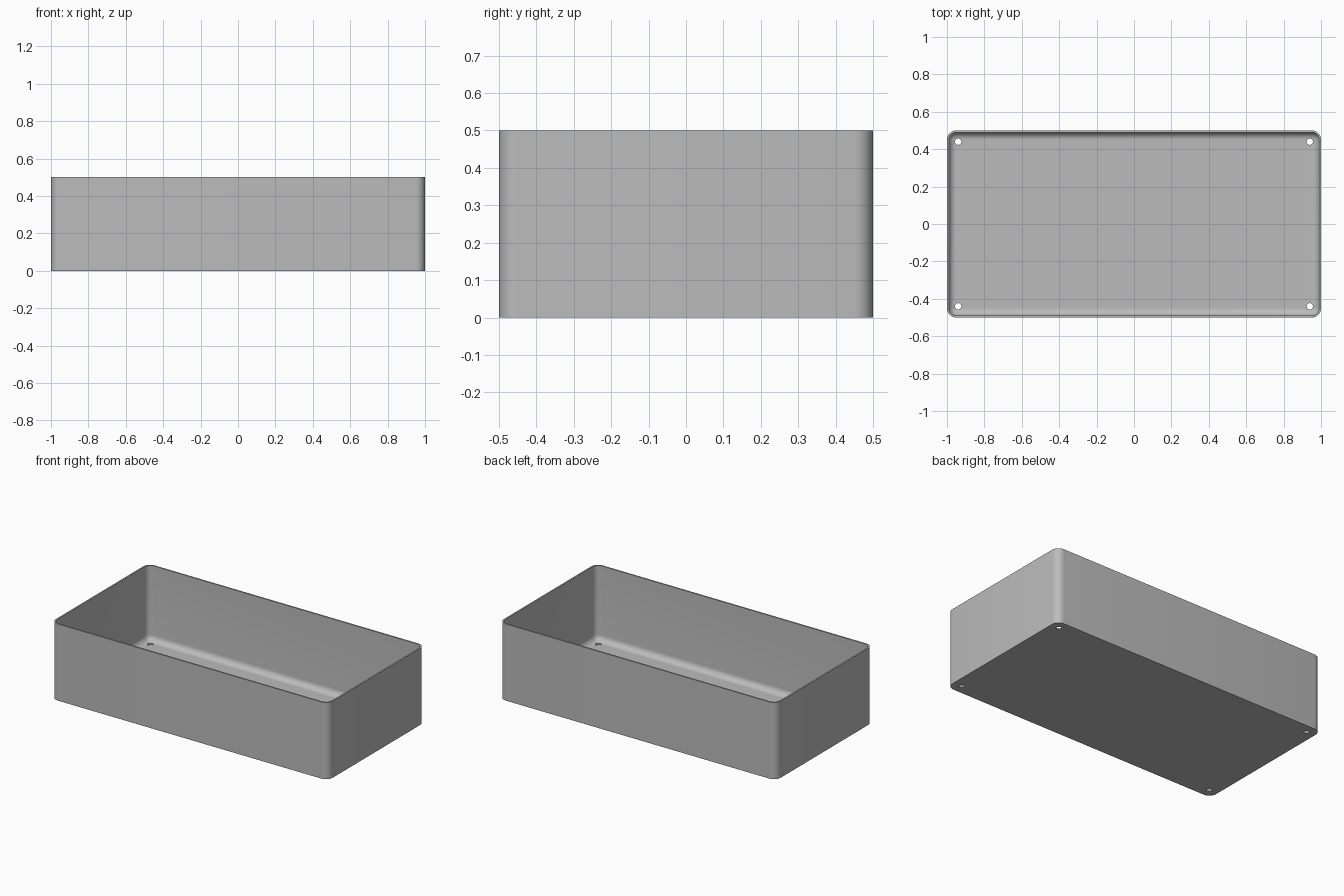
import bpy, bmesh
from math import cos, sin, pi

HALF_X, HALF_Y, HEIGHT = 1.0, 0.5, 0.5
CORNER, WALL, FILLET = 0.05, 0.01, 0.039
STEPS = 8

default = bpy.data.objects.get("Cube")
if default:
    bpy.data.objects.remove(default, do_unlink=True)

grey = bpy.data.materials.new("light grey")
grey.use_nodes = True
colour = (0.5, 0.5, 0.5, 1)
grey.diffuse_color = colour
grey.node_tree.nodes["Principled BSDF"].inputs["Base Color"].default_value = colour


def ring(bm, inset, z):
    """Rounded rectangle, drawn in by the inset."""
    r = CORNER - inset
    verts = []
    for k, (sx, sy) in enumerate([(1, 1), (-1, 1), (-1, -1), (1, -1)]):
        for i in range(STEPS + 1):
            a = (k + i / STEPS) * pi / 2
            verts.append(bm.verts.new((sx * (HALF_X - CORNER) + r * cos(a),
                                       sy * (HALF_Y - CORNER) + r * sin(a), z)))
    return verts


# Tray shell: outer wall, rim, inner wall, rounded foot, floor
profile = [(0, 0), (0, HEIGHT), (WALL, HEIGHT)]
for i in range(STEPS + 1):
    a = i / STEPS * pi / 2
    profile.append((WALL + FILLET * (1 - cos(a)), WALL + FILLET * (1 - sin(a))))

bm = bmesh.new()
rings = [ring(bm, inset, z) for inset, z in profile]
for low, high in zip(rings, rings[1:]):
    for i in range(len(low)):
        j = (i + 1) % len(low)
        bm.faces.new((low[i], low[j], high[j], high[i]))
bm.faces.new(rings[0][::-1])
bm.faces.new(rings[-1])
bmesh.ops.recalc_face_normals(bm, faces=bm.faces)
mesh = bpy.data.meshes.new("tray")
bm.to_mesh(mesh)
bm.free()
mesh.materials.append(grey)
tray = bpy.data.objects.new("tray", mesh)
bpy.context.collection.objects.link(tray)

# Four screw holes through the floor
for sx in (-1, 1):
    for sy in (-1, 1):
        bpy.ops.mesh.primitive_cylinder_add(vertices=24, radius=0.017, depth=0.2,
                                            location=(sx * 0.94, sy * 0.44, 0))
        cutter = bpy.context.object
        cutter.name = "hole_cutter"
        cutter.hide_render = True
        cutter.data.materials.append(grey)
        hole = tray.modifiers.new("screw_hole", "BOOLEAN")
        hole.operation = "DIFFERENCE"
        hole.solver = "EXACT"
        hole.object = cutter
        bpy.ops.object.select_all(action="DESELECT")
        bpy.context.view_layer.objects.active = tray
        tray.select_set(True)
        bpy.ops.object.modifier_apply(modifier=hole.name)
        bpy.data.objects.remove(cutter, do_unlink=True)

bpy.ops.object.shade_smooth_by_angle(angle=pi / 6)
